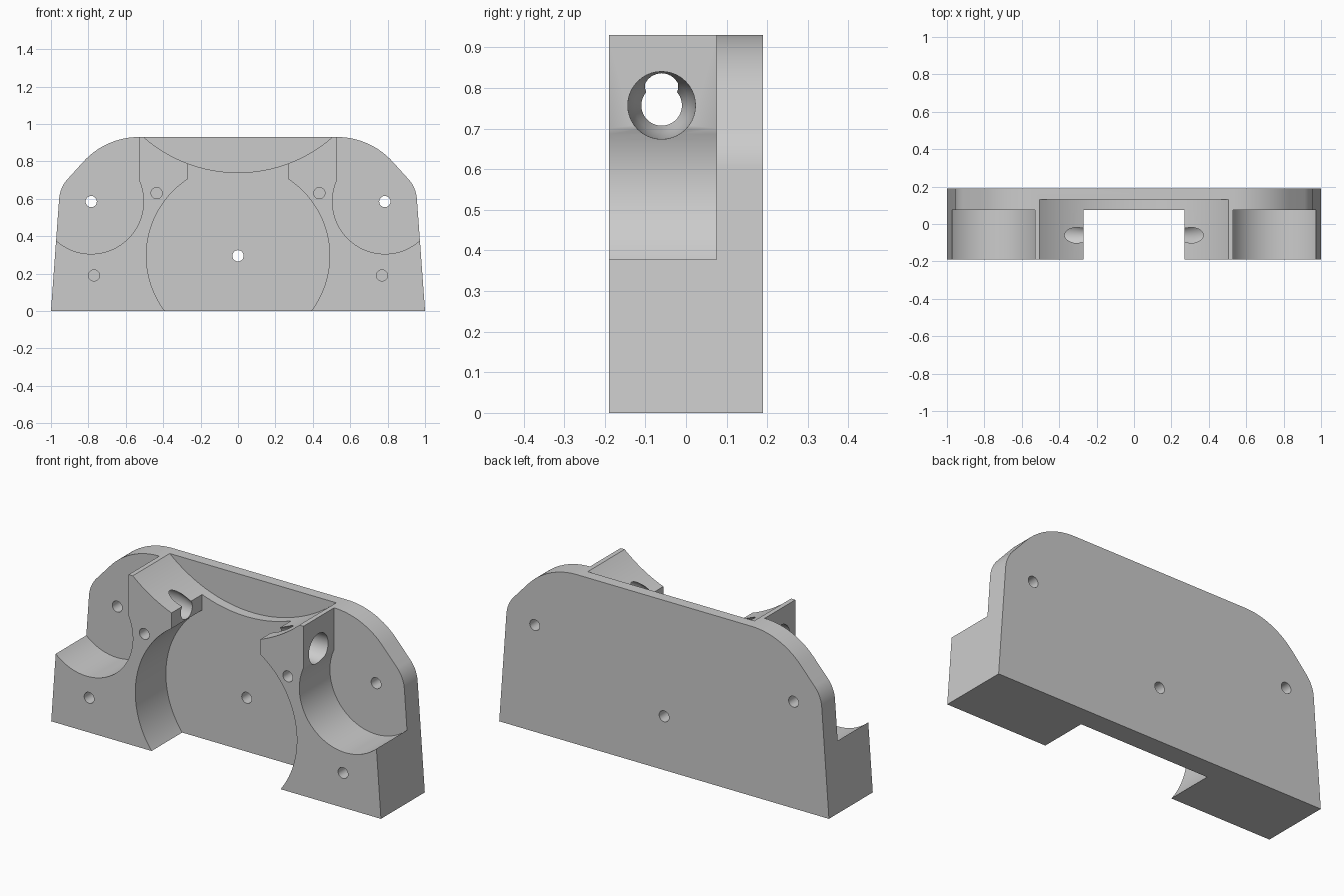
import bpy
import bmesh
from math import acos, cos, sin, tau, pi
from mathutils import Vector

cube = bpy.data.objects.get("Cube")
if cube:
    bpy.data.objects.remove(cube, do_unlink=True)

FRONT, FLOOR, BACK = -0.19, 0.075, 0.19


def arc(cx, cz, r, a0, a1, n=64):
    return [(cx + r * cos(a0 + (a1 - a0) * i / n),
             cz + r * sin(a0 + (a1 - a0) * i / n)) for i in range(n + 1)]


def fillet(before, corner, after, r, n=16):
    """Round a profile corner with a tangent arc."""
    p, c, q = Vector(before), Vector(corner), Vector(after)
    u, v = (p - c).normalized(), (q - c).normalized()
    half = u.angle(v) / 2
    centre = c + (u + v).normalized() * (r / sin(half))
    reach = r * cos(half) / sin(half)
    start, end = c + u * reach - centre, c + v * reach - centre
    spokes = [start.lerp(end, i / n).normalized() for i in range(n + 1)]
    return [tuple(centre + spoke * r) for spoke in spokes]


def make_object(name, bm):
    bmesh.ops.recalc_face_normals(bm, faces=bm.faces)
    mesh = bpy.data.meshes.new(name)
    bm.to_mesh(mesh)
    bm.free()
    ob = bpy.data.objects.new(name, mesh)
    bpy.context.collection.objects.link(ob)
    return ob


def loft(name, loops):
    """Join matching loops of points into a closed solid."""
    bm = bmesh.new()
    rings = [[bm.verts.new(p) for p in loop] for loop in loops]
    for a, b in zip(rings, rings[1:]):
        for i in range(len(a)):
            bm.faces.new((a[i - 1], a[i], b[i], b[i - 1]))
    bm.faces.new(rings[0])
    bm.faces.new(rings[-1])
    return make_object(name, bm)


def prism(name, outline, y0, y1):
    return loft(name, [[(x, y, z) for x, z in outline] for y in (y0, y1)])


def bore(name, x, z, y1):
    return prism(name, arc(x, z, 0.03, 0, tau, 32)[:-1], -0.3, y1)


# Block with sloping sides and rounded shoulders
foot, elbow, shoulder = (1, 0), (0.952, 0.66), (0.707, 0.93)
right = [foot]
right += fillet(foot, elbow, shoulder, 0.174)
right += fillet(elbow, shoulder, (0, 0.93), 0.40)
left = [(-x, z) for x, z in reversed(right)]
body = prism("mounting_block", right + left, FRONT, BACK)

cutters = []

# Central round bay with its upward slot
a = acos(0.27 / 0.49)
bay = arc(0, 0.295, 0.49, pi - a, tau + a, 96) + [(0.27, 1.1), (-0.27, 1.1)]
cutters.append(prism("bay_cutter", bay, -0.3, FLOOR))

# Shallow scoop in the top edge
cutters.append(prism("scoop_cutter", arc(0, 1.506, 0.766, 0, tau, 160)[:-1], -0.3, 0.13))

# Centre screw hole
cutters.append(bore("centre_hole_cutter", 0, 0.295, 0.3))

for side in (-1, 1):
    # Side pockets, open at the top and outside
    a = acos(-0.255 / 0.28)
    pocket = arc(0.785, 0.585, 0.28, a, tau) + [(1.065, 1.1), (0.53, 1.1)]
    cutters.append(prism("pocket_cutter", [(side * x, z) for x, z in pocket], -0.3, FLOOR))

    # Through hole and blind holes
    cutters.append(bore("side_hole_cutter", side * 0.785, 0.585, 0.3))
    cutters.append(bore("upper_blind_cutter", side * 0.435, 0.63, 0.06))
    cutters.append(bore("lower_blind_cutter", side * 0.77, 0.19, 0.06))

    # Flared cross hole through the upright
    profile = [(0.2, 0.047), (0.27, 0.05), (0.32, 0.067), (0.375, 0.08), (0.56, 0.084)]
    rings = [[(side * x, y, z) for y, z in arc(-0.06, 0.757, r, 0, tau, 40)[:-1]]
             for x, r in profile]
    cutters.append(loft("cross_hole_cutter", rings))

# Cut everything out of the block
bpy.context.view_layer.objects.active = body
for cutter in cutters:
    mod = body.modifiers.new("cut", "BOOLEAN")
    mod.operation = "DIFFERENCE"
    mod.solver = "EXACT"
    mod.object = cutter
    bpy.ops.object.modifier_apply(modifier=mod.name)
    bpy.data.objects.remove(cutter, do_unlink=True)

# Plain grey finish
grey = bpy.data.materials.new("plain_grey")
grey.use_nodes = True
colour = (0.6, 0.6, 0.6, 1)
grey.diffuse_color = colour
grey.node_tree.nodes["Principled BSDF"].inputs["Base Color"].default_value = colour
body.data.materials.clear()
body.data.materials.append(grey)

bpy.ops.object.select_all(action="DESELECT")
body.select_set(True)
bpy.ops.object.shade_smooth_by_angle(angle=0.5)
